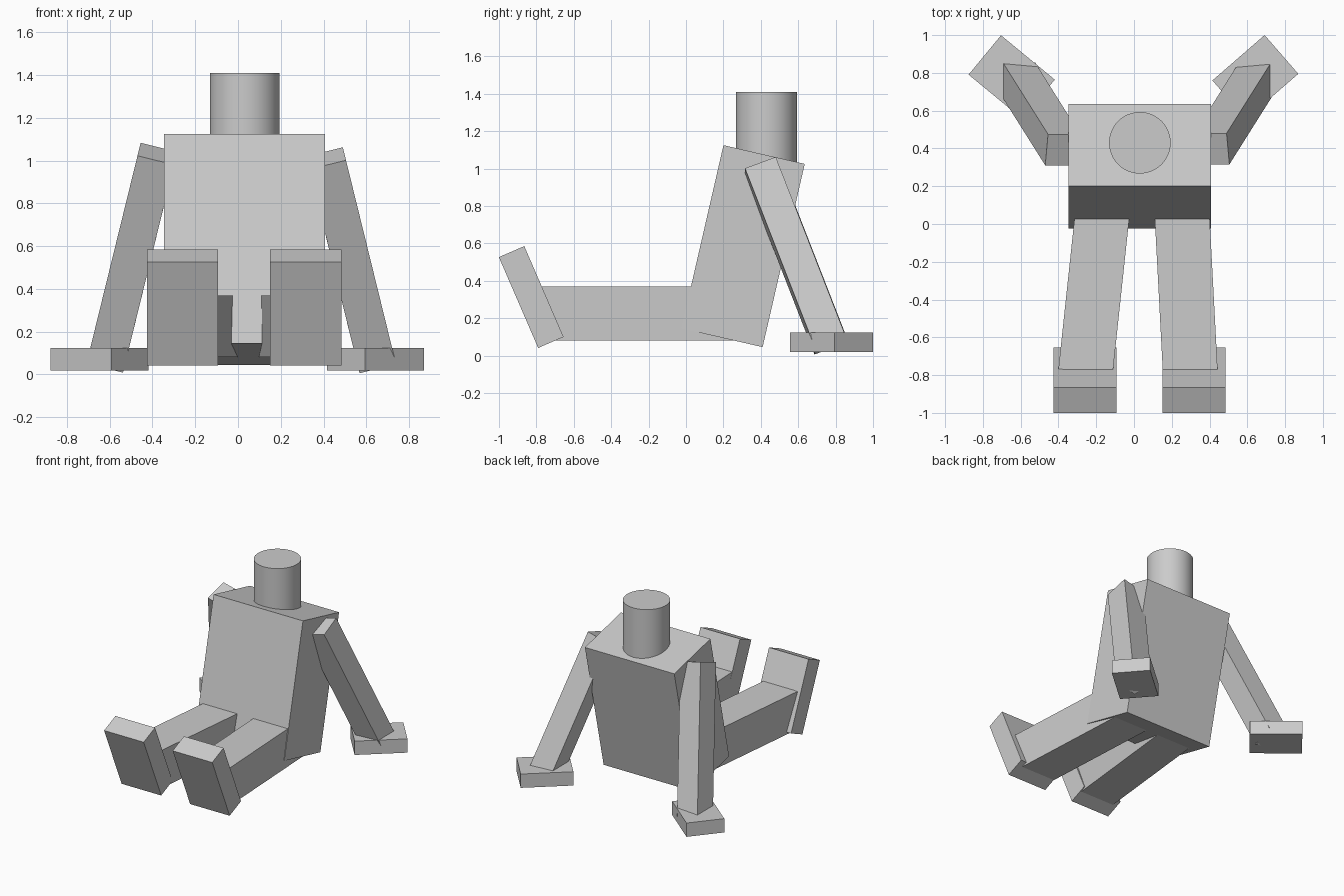
import bpy
from math import radians
from mathutils import Vector, Matrix

if "Cube" in bpy.data.objects:
    bpy.data.objects.remove(bpy.data.objects["Cube"])


def box(name, center, size, rot=(0, 0, 0)):
    """Box with given full dimensions, centre and rotation in degrees."""
    bpy.ops.mesh.primitive_cube_add(size=1, location=center,
                                    rotation=[radians(a) for a in rot])
    ob = bpy.context.object
    ob.name = name
    ob.scale = size
    bpy.ops.object.transform_apply(location=False, rotation=False, scale=True)
    return ob


def arm(name, side, corner, length, width=0.176):
    """Square arm hanging from its upper rear outer corner."""
    d = Vector((0.223 * side, 0.354, -0.908)).normalized()   # down the arm
    w = Vector((0.97 * side, 0, 0.24))                       # outwards
    w = (w - d * w.dot(d)).normalized()
    u = w.cross(d) * side                                    # front-back
    if u.y > 0:
        u = -u
    center = Vector(corner) + (u - w) * width / 2 + d * length / 2
    rot = Matrix((u.cross(d), u, d)).transposed()
    if rot.determinant() < 0:
        rot = Matrix((d.cross(u) * -1, -u, d)).transposed()
    ob = box(name, center, (width, width, length))
    ob.rotation_euler = rot.to_euler()
    return ob


# Torso leaning back
box("torso", (0.0305, 0.305, 0.585), (0.752, 0.446, 1.005), (-12.95, 0, 0))

# Head
bpy.ops.mesh.primitive_cylinder_add(vertices=48, radius=0.163, depth=0.41,
                                    location=(0.031, 0.43, 1.205))
bpy.context.object.name = "head"
bpy.ops.object.shade_smooth_by_angle()

# Legs stretched out to the front, slightly splayed
box("left_leg", (-0.20, -0.25, 0.225), (0.288, 1.07, 0.288), (0, 0, -6.1))
box("right_leg", (0.270, -0.25, 0.225), (0.29, 1.07, 0.288), (0, 0, 3.0))

# Feet tilted upwards
for name, x in (("left_foot", -0.26), ("right_foot", 0.317)):
    box(name, (x, -0.8275, 0.313), (0.333, 0.148, 0.529), (23.4, 0, 0))

# Arms propping the body from behind
arm("left_arm", -1, (-0.455, 0.475, 1.083), 1.07)
arm("right_arm", 1, (0.49, 0.48, 1.062), 1.05)

# Hands flat near the ground
box("left_hand", (-0.6475, 0.7775, 0.0715), (0.369, 0.27, 0.105), (0, 0, -39.5))
box("right_hand", (0.6425, 0.7775, 0.0715), (0.366, 0.272, 0.105), (0, 0, 41))
